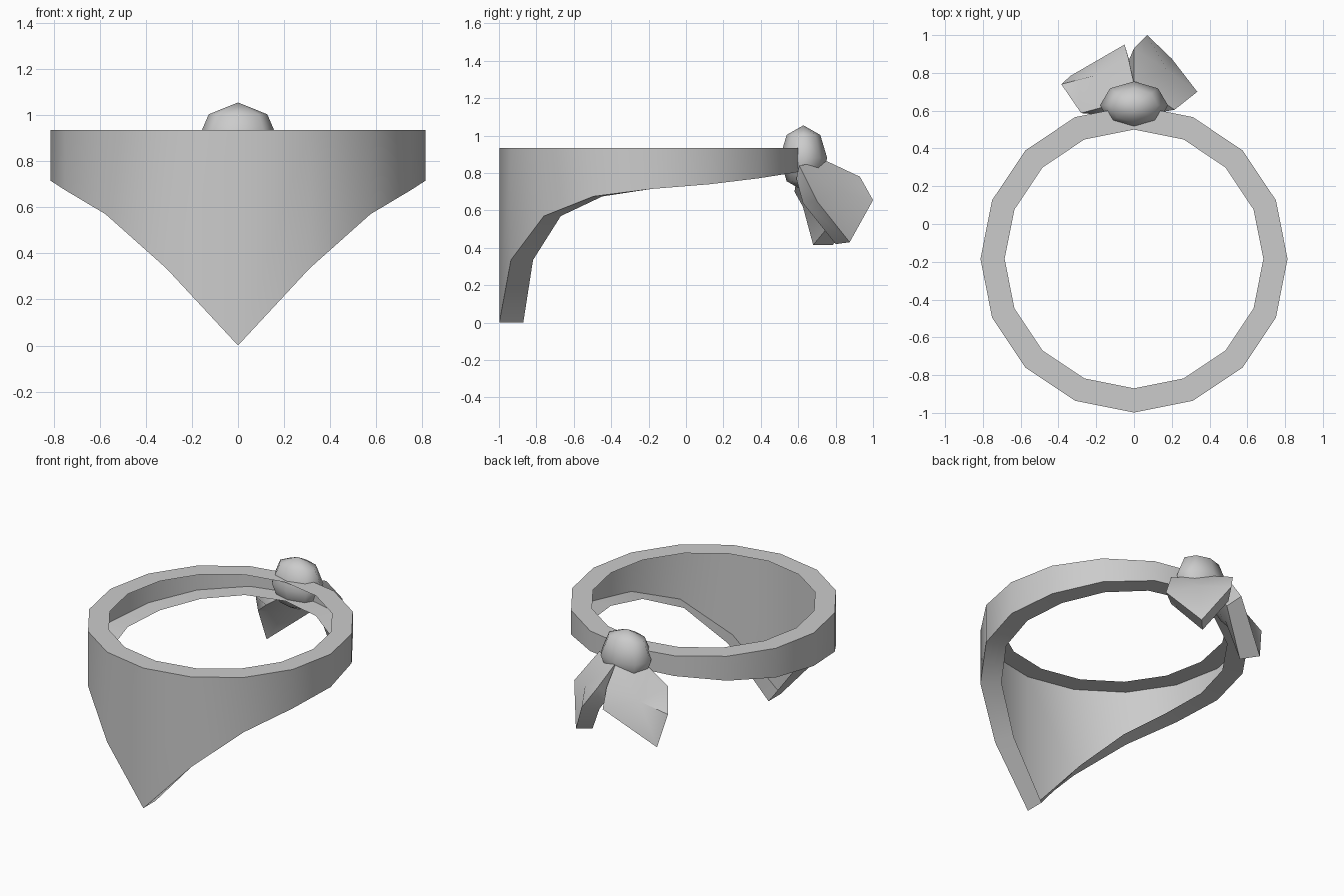
import bpy, bmesh, math
from mathutils import Vector

cube = bpy.data.objects.get("Cube")
if cube:
    bpy.data.objects.remove(cube, do_unlink=True)

cloth = bpy.data.materials.new("grey_cloth")
cloth.use_nodes = True
GREY = (0.6, 0.6, 0.6, 1)
cloth.diffuse_color = GREY
cloth.node_tree.nodes["Principled BSDF"].inputs["Base Color"].default_value = GREY


def finish(name, bm, angle):
    """Turn a bmesh into a shaded, coloured object."""
    bmesh.ops.recalc_face_normals(bm, faces=bm.faces)
    mesh = bpy.data.meshes.new(name)
    bm.to_mesh(mesh)
    bm.free()
    mesh.materials.append(cloth)
    obj = bpy.data.objects.new(name, mesh)
    bpy.context.collection.objects.link(obj)
    bpy.ops.object.select_all(action='DESELECT')
    obj.select_set(True)
    bpy.context.view_layer.objects.active = obj
    bpy.ops.object.shade_smooth_by_angle(angle=math.radians(angle))


# Head band: sixteen-sided channel, open on the inside, pointed at the front
SIDES, CENTRE_Y, TOP = 16, -0.185, 0.935
OUTER, INNER = 0.813, 0.685
drop = [0.0, 0.335, 0.57, 0.675, 0.715, 0.74, 0.772, 0.80, 0.81]
bm = bmesh.new()
sections = []
for i in range(SIDES):
    a = 2 * math.pi * i / SIDES
    low = drop[min(i, SIDES - i)]
    sections.append([bm.verts.new((r * math.sin(a), CENTRE_Y - r * math.cos(a), z))
                     for r, z in ((INNER, low), (OUTER, low), (OUTER, TOP), (INNER, TOP))])
for i, here in enumerate(sections):
    there = sections[(i + 1) % SIDES]
    for k in range(3):
        bm.faces.new((here[k], there[k], there[k + 1], here[k + 1]))
finish("head_band", bm, 35)

# Knot: squashed low-poly ball at the back
bm = bmesh.new()
bmesh.ops.create_uvsphere(bm, u_segments=8, v_segments=4, radius=1)
for v in bm.verts:
    v.co = Vector((0, 0.628, 0.88)) + v.co * Vector((0.18, 0.127, 0.175))
finish("knot", bm, 60)


def tail(name, outer, inner):
    """Thick cloth flap between an outer and an inner outline."""
    bm = bmesh.new()
    a = [bm.verts.new(p) for p in outer]
    b = [bm.verts.new(p) for p in inner]
    front = bm.faces.new(a)
    back = bm.faces.new(b[::-1])
    for i in range(len(a)):
        j = (i + 1) % len(a)
        bm.faces.new((a[i], b[i], b[j], a[j]))
    bmesh.ops.recalc_face_normals(bm, faces=bm.faces)
    # Slightly domed outer face, flat inner face
    bmesh.ops.poke(bm, faces=[front], offset=0.03)
    bmesh.ops.poke(bm, faces=[back])
    finish(name, bm, 48)


# Knot tails: root, upper corner, notch corner, tip, shoulder, root
tail("left_tail",
     [(0, 0.75, 0.865), (0, 0.93, 0.78), (0.07, 1.0, 0.655),
      (0.2, 0.875, 0.43), (0.335, 0.7, 0.65), (0.215, 0.605, 0.84)],
     [(0, 0.66, 0.78), (-0.03, 0.86, 0.7), (0.01, 0.9, 0.62),
      (0.13, 0.8, 0.42), (0.23, 0.625, 0.64), (0.13, 0.59, 0.77)])
tail("right_tail",
     [(0, 0.74, 0.865), (-0.03, 0.88, 0.77), (-0.05, 0.95, 0.655),
      (-0.335, 0.785, 0.415), (-0.385, 0.74, 0.63), (-0.28, 0.587, 0.73),
      (-0.16, 0.62, 0.84)],
     [(0, 0.66, 0.78), (-0.01, 0.8, 0.7), (-0.02, 0.85, 0.62),
      (-0.265, 0.68, 0.415), (-0.29, 0.625, 0.62), (-0.2, 0.58, 0.7),
      (-0.1, 0.59, 0.77)])
